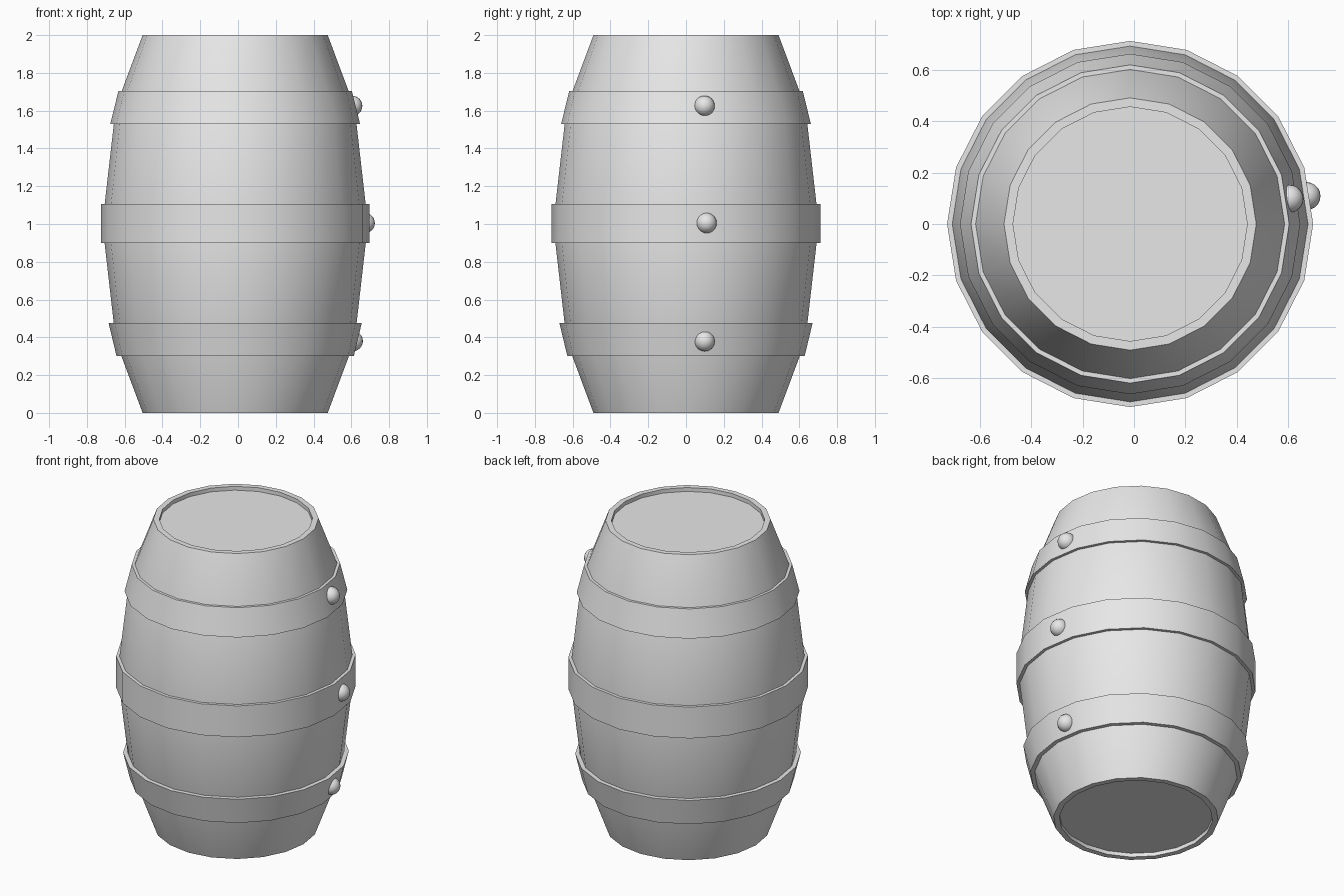
import bpy
import bmesh
from math import cos, sin, radians, tau

SIDES = 20
CENTRE_X = -0.015

cube = bpy.data.objects.get("Cube")
if cube:
    bpy.data.objects.remove(cube, do_unlink=True)

grey = bpy.data.materials.new("plain grey")
grey.use_nodes = True
grey.diffuse_color = (0.8, 0.8, 0.8, 1)
grey.node_tree.nodes["Principled BSDF"].inputs["Base Color"].default_value = grey.diffuse_color


def finish(name, bm):
    """Turn a bmesh into a smooth object with sharp corners kept."""
    bmesh.ops.recalc_face_normals(bm, faces=bm.faces)
    mesh = bpy.data.meshes.new(name)
    bm.to_mesh(mesh)
    bm.free()
    mesh.materials.append(grey)
    obj = bpy.data.objects.new(name, mesh)
    bpy.context.collection.objects.link(obj)
    bpy.ops.object.select_all(action="DESELECT")
    obj.select_set(True)
    bpy.context.view_layer.objects.active = obj
    bpy.ops.object.shade_smooth_by_angle(angle=radians(30))
    return obj


def lathe(name, profile, closed):
    """Revolve (radius, z) points; an open profile gets flat end caps."""
    bm = bmesh.new()
    rings = [[bm.verts.new((CENTRE_X + r * cos(tau * i / SIDES), r * sin(tau * i / SIDES), z))
              for i in range(SIDES)] for r, z in profile]
    pairs = list(zip(rings, rings[1:]))
    if closed:
        pairs.append((rings[-1], rings[0]))
    else:
        bm.faces.new(rings[0])
        bm.faces.new(rings[-1])
    for low, high in pairs:
        for i in range(SIDES):
            j = (i + 1) % SIDES
            bm.faces.new((low[i], low[j], high[j], high[i]))
    return finish(name, bm)


# Barrel body: recessed ends, rims and a bulging wall, mirrored about mid height
lower = [(0.455, 0.025), (0.455, 0), (0.49, 0), (0.632, 0.38)]
upper = [(r, 2 - z) for r, z in reversed(lower)]
lathe("barrel_body", lower + [(0.703, 1.0)] + upper, closed=False)

# Hoops: bottom radius, bottom height, top radius, top height
hoops = {
    "lower_hoop": (0.628, 0.30, 0.670, 0.475),
    "middle_hoop": (0.711, 0.90, 0.711, 1.105),
    "upper_hoop": (0.661, 1.53, 0.618, 1.705),
}
for name, (r0, z0, r1, z1) in hoops.items():
    lathe(name, [(r0 - 0.04, z0), (r0, z0), (r1, z1), (r1 - 0.04, z1)], closed=True)

# Rivets: one half-sunk ball per hoop, in the middle of one facet
facet = tau / SIDES / 2
for name, reach, z in (("lower_rivet", 0.63, 0.38),
                       ("middle_rivet", 0.694, 1.005),
                       ("upper_rivet", 0.627, 1.625)):
    bm = bmesh.new()
    bmesh.ops.create_uvsphere(bm, u_segments=20, v_segments=12, radius=0.054)
    rivet = finish(name, bm)
    rivet.location = (CENTRE_X + reach * cos(facet), reach * sin(facet), z)
